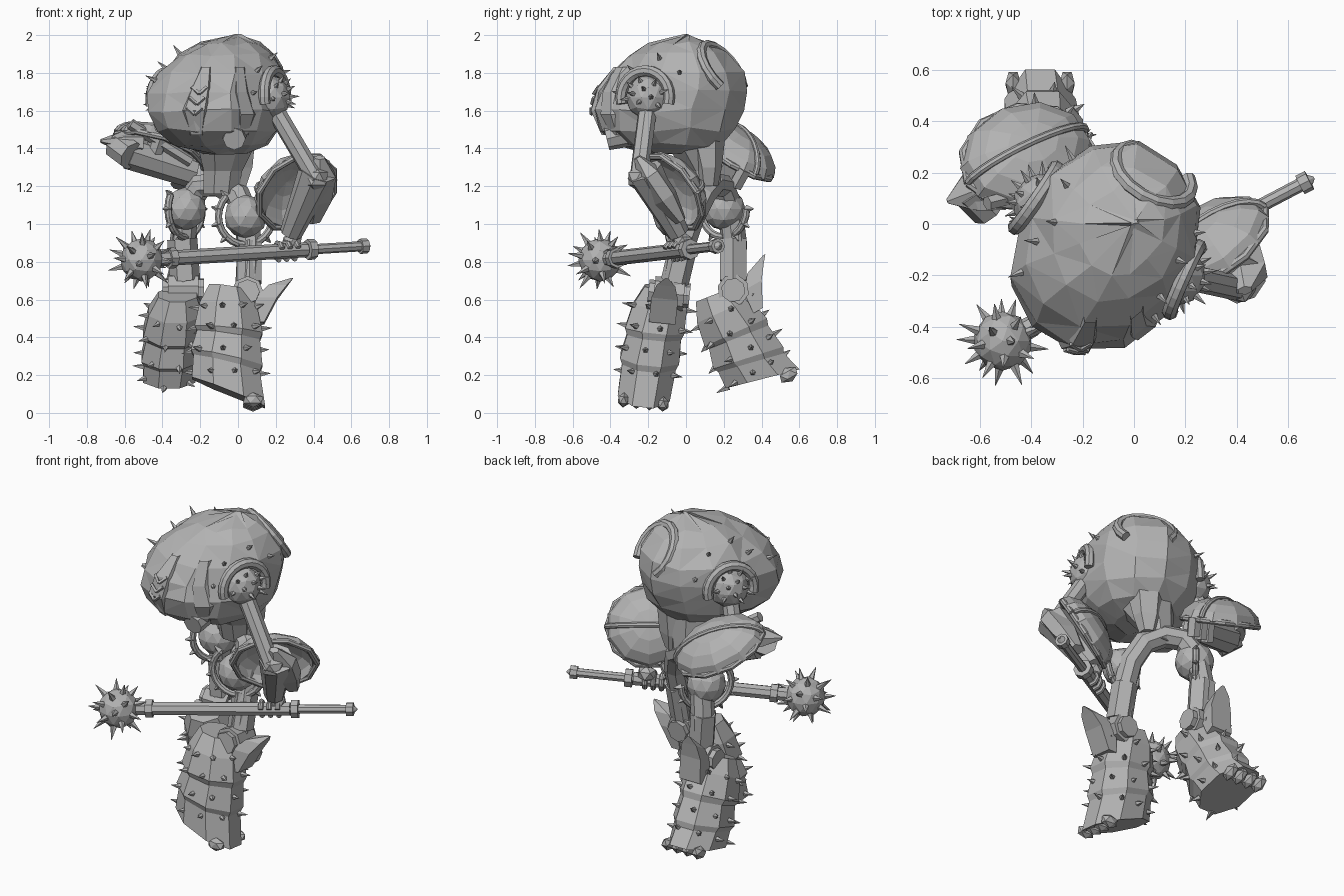
import bpy, bmesh, math, random
from mathutils import Vector as V, Matrix as Mx
from mathutils.bvhtree import BVHTree

old = bpy.data.objects.get("Cube")
if old:
    bpy.data.objects.remove(old, do_unlink=True)
random.seed(4)

grey = bpy.data.materials.new("plain_grey")
grey.use_nodes = True
grey.diffuse_color = (0.45, 0.45, 0.45, 1)
grey.node_tree.nodes["Principled BSDF"].inputs["Base Color"].default_value = (0.45, 0.45, 0.45, 1)


# ---------- helpers ----------
def link(name, data):
    data.materials.append(grey)
    ob = bpy.data.objects.new(name, data)
    bpy.context.collection.objects.link(ob)
    return ob


def finish(name, bm, m=None):
    """Place the mesh, fix its normals and return the object and a ray tree."""
    if m is not None:
        bmesh.ops.transform(bm, matrix=m, verts=bm.verts)
    bmesh.ops.recalc_face_normals(bm, faces=bm.faces)
    tree = BVHTree.FromBMesh(bm)
    me = bpy.data.meshes.new(name)
    bm.to_mesh(me)
    bm.free()
    return link(name, me), tree


def aim(pos, axis):
    return Mx.Translation(V(pos)) @ V(axis).to_track_quat('Z', 'Y').to_matrix().to_4x4()


def cone(bm, a, b, r1, r2, n):
    a, b = V(a), V(b)
    bmesh.ops.create_cone(bm, cap_ends=True, segments=n, radius1=r1, radius2=r2,
                          depth=(b - a).length, matrix=aim((a + b) / 2, b - a))


def limb(name, a, b, r1, r2=None, n=8, m=None):
    bm = bmesh.new()
    cone(bm, a, b, r1, r1 if r2 is None else r2, n)
    return finish(name, bm, m)


def ball(name, c, size, m=None, sub=2):
    bm = bmesh.new()
    bmesh.ops.create_icosphere(bm, subdivisions=sub, radius=1,
                               matrix=Mx.Translation(V(c)) @ Mx.Diagonal((*size, 1)))
    return finish(name, bm, m)


def loft(name, rings, n, m=None, jitter=0.0, turn=0.0):
    """Rings are (z, cx, cy, rx, ry, slope); turn rotates each ring in plan."""
    bm, loops = bmesh.new(), []
    spin = Mx.Rotation(math.radians(turn), 3, 'Z')
    for z, cx, cy, rx, ry, slope in rings:
        loop = []
        for i in range(n):
            a = math.tau * (i + 0.5) / n
            dx = rx * math.cos(a)
            p = V((cx, cy, z)) + spin @ V((dx, ry * math.sin(a), slope * dx))
            loop.append(bm.verts.new(p + V([random.uniform(-jitter, jitter) for _ in range(3)])))
        loops.append(loop)
    for lo, hi in zip(loops, loops[1:]):
        for i in range(n):
            bm.faces.new((lo[i], lo[(i + 1) % n], hi[(i + 1) % n], hi[i]))
    bm.faces.new(loops[0])
    bm.faces.new(loops[-1])
    if jitter:
        bmesh.ops.triangulate(bm, faces=bm.faces)
    return finish(name, bm, m)


def tube(name, pts, r):
    cu = bpy.data.curves.new(name, 'CURVE')
    cu.dimensions, cu.bevel_depth, cu.bevel_resolution, cu.use_fill_caps = '3D', r, 2, True
    sp = cu.splines.new('POLY')
    sp.points.add(len(pts) - 1)
    for p, q in zip(sp.points, pts):
        p.co = (*q, 1)
    sp.use_smooth = False
    return link(name, cu)


def arc(m, rx, ry, a0, a1, n=12):
    angles = [math.radians(a0 + (a1 - a0) * i / n) for i in range(n + 1)]
    return [m @ V((rx * math.cos(a), ry * math.sin(a), 0)) for a in angles]


def part_ring(m, r, toward, half):
    """Part of a ring, centred on its point furthest toward a direction."""
    pts = arc(m, r, r, 0, 360, 24)
    mid = max(range(24), key=lambda i: pts[i].dot(V(toward)))
    return [pts[(mid + i) % 24] for i in range(-half, half + 1)]


def spread(count, keep=lambda d: True):
    """Even directions on a sphere, filtered by a rule."""
    out = []
    for i in range(count):
        z = 1 - 2 * (i + 0.5) / count
        a, r = 2.4 * i, math.sqrt(1 - z * z)
        d = V((r * math.cos(a), r * math.sin(a), z))
        if keep(d):
            out.append(d)
    return out


def spikes(name, tree, centre, dirs, length, r=0.018):
    bm = bmesh.new()
    for d in dirs:
        hit = tree.ray_cast(V(centre) + d * 2, -d)
        if hit[0] is not None:
            k = length * random.uniform(0.75, 1.25)
            out = (d + hit[1] * (1 if hit[1].dot(d) > 0 else -1)).normalized()
            cone(bm, hit[0] - out * 0.015, hit[0] + out * k, r, 0.001, 5)
    finish(name, bm)


def dome(name, c, axis, along, size):
    """Open armour shell with a raised band and rim; along is its long direction."""
    z = V(axis).normalized()
    y = z.cross(V(along)).normalized()
    m = Mx.Translation(V(c)) @ Mx((y.cross(z), y, z)).transposed().to_4x4()
    bm = bmesh.new()
    bmesh.ops.create_uvsphere(bm, u_segments=10, v_segments=8, radius=1)
    bmesh.ops.delete(bm, geom=[v for v in bm.verts if v.co.z < -0.1], context='VERTS')
    bmesh.ops.scale(bm, vec=size, verts=bm.verts)
    ob, _ = finish(name, bm, m)
    mod = ob.modifiers.new("thick", 'SOLIDIFY')
    mod.thickness, mod.offset = 0.025, -1
    up = m @ Mx.Rotation(math.pi / 2, 4, 'X')
    tube(name + "_band", arc(up, size[0] * 0.98, size[2] * 0.98, 5, 175), 0.016)
    tube(name + "_rim", arc(m, size[0] * 0.96, size[1] * 0.96, 0, 360, 10), 0.018)


# ---------- body, longer along its facing direction ----------
_, body = loft("body", [
    (1.375, -0.07, -0.06, 0.12, 0.14, 0), (1.42, -0.09, -0.09, 0.23, 0.28, 0),
    (1.5, -0.11, -0.10, 0.32, 0.37, 0), (1.6, -0.11, -0.10, 0.345, 0.42, 0),
    (1.7, -0.11, -0.08, 0.345, 0.42, 0), (1.8, -0.09, -0.05, 0.32, 0.37, 0),
    (1.9, -0.07, -0.04, 0.25, 0.275, 0), (1.955, -0.05, -0.03, 0.16, 0.17, 0),
    (1.995, 0, 0, 0.01, 0.01, 0)], 12, jitter=0.012, turn=-30)
across = V((0.87, -0.45, 0.2))
spikes("body_spikes", body, (-0.1, -0.08, 1.66),
       spread(70, lambda d: d.z > 0 and abs(d.x * across.x + d.y * across.y) > 0.62), 0.05)
loft("abdomen", [(1.16, -0.09, 0.11, 0.1, 0.08, 0), (1.28, -0.08, 0.09, 0.11, 0.10, 0),
                 (1.43, -0.06, 0.03, 0.17, 0.16, 0)], 8)
loft("lower_back", [(1.2, 0, 0.12, 0.05, 0.05, 0), (1.3, -0.01, 0.12, 0.1, 0.07, 0),
                    (1.48, -0.01, 0.1, 0.12, 0.11, 0)], 6)


def front(x, z, lift=0.0):
    """Point on the front of the body, raised by lift."""
    hit = body.ray_cast(V((x, -2, z)), V((0, 1, 0)))[0]
    return V((x, (hit.y if hit else -0.3) - lift, z))


def ribbon(name, stations, lift):
    """Raised plate laid on the front of the body; stations are (x, z, half width)."""
    bm, rows = bmesh.new(), []
    for x, z, w in stations:
        rows.append([bm.verts.new(front(x + w * k, z, up)) for k, up in
                     ((-1, -0.02), (-0.7, lift), (0.7, lift), (1, -0.02))])
    for a, b in zip(rows, rows[1:]):
        for i in range(3):
            bm.faces.new((a[i], a[i + 1], b[i + 1], b[i]))
    finish(name, bm)


ribbon("right_face_fin", [(-0.17, 1.83, 0.03), (-0.2, 1.72, 0.06), (-0.23, 1.6, 0.075), (-0.22, 1.47, 0.04)], 0.02)
ribbon("left_face_fin", [(0.01, 1.83, 0.03), (0.02, 1.7, 0.04), (0.05, 1.58, 0.05), (0.03, 1.47, 0.03)], 0.02)
for k in range(3):
    x, z = -0.23 + 0.012 * k, 1.58 + 0.055 * k
    for s in (-1, 1):
        limb("chevron", front(x, z, 0.02), front(x + 0.04 * s, z + 0.035, 0.02), 0.01, n=4)
limb("face_port", (-0.02, -0.3, 1.48), (-0.02, -0.42, 1.45), 0.07, 0.06)

# back hatch
hatch = aim((0.075, 0.19, 1.815), (0.4, 0.7, 0.55))
tube("hatch_rim", arc(hatch, 0.16, 0.16, -40, 220), 0.028)
tube("hatch_inner_rim", arc(hatch, 0.11, 0.11, -30, 210), 0.022)

# ---------- shoulders ----------
for side, c, out in (("left", (0.16, -0.2, 1.67), V((0.9, -0.4, 0.05))),
                     ("right", (-0.35, 0.08, 1.66), V((-0.8, 0.55, 0.05)))):
    _, t = ball(side + "_shoulder", c, (0.12, 0.12, 0.12))
    spikes(side + "_shoulder_spikes", t, c, spread(44, lambda d: d.dot(out) > 0.3 and d.z > -0.4), 0.045)
    tube(side + "_shoulder_collar", part_ring(aim(V(c) + out * 0.04, out), 0.14, (0, 0, 1), 7), 0.03)

# ---------- arms ----------
limb("left_upper_arm", (0.18, -0.2, 1.63), (0.41, -0.25, 1.24), 0.05)
dome("left_arm_shell", (0.31, -0.08, 1.17), (-0.45, 0.65, 0.45), (0.65, 0.45, 0), (0.25, 0.235, 0.13))
limb("left_forearm", (0.42, -0.22, 1.28), (0.28, -0.04, 0.95), 0.1, 0.06)
loft("left_elbow_guard", [(-0.2, 0, 0, 0.05, 0.03, 0), (-0.05, 0, 0, 0.1, 0.07, 0),
                          (0.1, 0, 0, 0.11, 0.07, 0), (0.21, 0, 0, 0.03, 0.02, 0)], 6,
     aim((0.41, -0.14, 1.18), (0.1, -0.55, 0.8)))
ball("left_elbow", (0.41, -0.24, 1.24), (0.075, 0.075, 0.075), sub=1)
limb("right_upper_arm", (-0.37, 0.09, 1.6), (-0.46, 0.16, 1.33), 0.05)
dome("right_arm_shell", (-0.42, 0.26, 1.365), (0.22, 0.45, 0.85), (-0.8, -0.35, 0.42), (0.28, 0.22, 0.14))
limb("right_forearm", (-0.24, 0.25, 1.27), (-0.58, 0.13, 1.38), 0.08, 0.09)
limb("right_fist", (-0.56, 0.06, 1.36), (-0.64, 0.14, 1.42), 0.08)
loft("right_shell_tip", [(0, 0, 0, 0.13, 0.06, 0), (0.1, 0, 0, 0.09, 0.05, 0), (0.2, 0, 0, 0.01, 0.01, 0)],
     6, aim((-0.54, 0.16, 1.43), (-0.93, -0.36, 0.05)))
limb("right_arm_bar", (-0.57, 0.08, 1.53), (-0.25, 0.16, 1.33), 0.03, n=6)
for k in range(3):
    limb("right_arm_joint", (-0.32 + 0.05 * k, 0.26, 1.2), (-0.29 + 0.05 * k, 0.31, 1.29), 0.04, n=6)

# ---------- hips ----------
tube("thigh_arch", [(0.05, -0.07, 0.63), (0.06, -0.03, 0.85), (0.05, 0.03, 1.03), (0, 0.09, 1.15),
                    (-0.1, 0.14, 1.21), (-0.2, 0.19, 1.2), (-0.27, 0.23, 1.1), (-0.295, 0.255, 0.9),
                    (-0.28, 0.25, 0.63)], 0.068)
for side, c, r, out in (("left", V((0.04, -0.06, 1.04)), 0.115, (0.3, -1, 0)),
                        ("right", V((-0.28, 0.2, 1.08)), 0.115, (-0.8, 0.6, 0))):
    ball(side + "_hip_ball", c, (r, r, r))
    # open guard with teeth, hanging below the ball
    guard = part_ring(aim(c, out), r + 0.035, (-0.5, 0, -0.85), 7)
    tube(side + "_hip_guard", guard, 0.02)
    bm = bmesh.new()
    for p in guard[::2]:
        cone(bm, p, p + (p - c) * 0.3, 0.022, 0.004, 4)
    finish(side + "_hip_teeth", bm)
limb("left_thigh_plate", (0.06, -0.06, 0.69), (0.06, -0.01, 0.9), 0.075, n=6)
limb("right_thigh_plate", (-0.28, 0.25, 0.7), (-0.295, 0.25, 0.92), 0.08, n=6)


# ---------- legs, built along a local toe direction from the knee ----------
def leg(side, m, sole, slope):
    _, t = loft(side + "_boot", [
        (0.03, -0.1, -0.04, 0.11, 0.11, -0.15), (-0.07, -0.1, -0.05, 0.165, 0.155, -0.1),
        (-0.2, -0.1, -0.065, 0.195, 0.17, -0.1), (-0.23, -0.1, -0.065, 0.18, 0.155, -0.15),
        (-0.35, -0.11, -0.075, 0.205, 0.17, -0.22), (-0.38, -0.11, -0.075, 0.19, 0.155, -0.25),
        (sole, -0.1, -0.085, 0.21, 0.15, slope)], 8, m)
    for z in (-0.08, -0.19, -0.31, -0.43):
        spikes(side + "_boot_spikes", t, m @ V((-0.1, -0.07, z)),
               [(m.to_3x3() @ V((math.cos(a), math.sin(a), 0))).normalized()
                for a in [math.tau * (i + z * 4) / 8 for i in range(8)]], 0.048, 0.021)
    for i in range(4):
        ball(side + "_toe", (0.03, -0.19 + 0.07 * i, sole - 0.05), (0.06, 0.034, 0.04), m, 1)
    limb(side + "_knee", (0, -0.12, 0), (0, 0.1, 0), 0.065, m=m)
    limb(side + "_knee_band", (0, -0.09, 0), (0, 0.07, 0), 0.085, m=m)
    loft(side + "_calf_fin", [(-0.16, 0.06, -0.03, 0.04, 0.1, 0), (-0.03, 0.1, -0.03, 0.08, 0.1, 0),
                              (0.04, 0.16, -0.03, 0.07, 0.07, 0), (0.08, 0.235, -0.03, 0.01, 0.01, 0)], 4, m)


leg("left", Mx.Translation((0.05, -0.08, 0.63)) @ Mx.Rotation(math.radians(-6), 4, 'X'), -0.535, -0.4)
swap = Mx(((0, 1, 0, 0), (1, 0, 0, 0), (0, 0, 1, 0), (0, 0, 0, 1)))
leg("right", Mx.Translation((-0.28, 0.25, 0.65)) @ swap @ Mx.Rotation(math.radians(-30), 4, 'Y'), -0.485, -0.28)

# ---------- spiked mace ----------
head, butt = V((-0.51, -0.455, 0.81)), V((0.7, 0.18, 0.885))
on = lambda f: head.lerp(butt, f)
_, t = ball("mace_head", head, (0.115, 0.115, 0.115))
spikes("mace_spikes", t, head, spread(26), 0.065, 0.022)
limb("mace_shaft", on(0.05), on(0.72), 0.04)
limb("mace_handle", on(0.7), on(0.98), 0.027)
for f, r in ((0.13, 0.055), (0.74, 0.055), (0.97, 0.04)):
    limb("mace_collar", on(f - 0.015), on(f + 0.015), r)
limb("mace_pommel", on(0.98), on(1.0), 0.03, 0.005)

# left hand wrapped round the shaft
ball("left_palm", on(0.64) + V((0.02, 0.03, 0.05)), (0.06, 0.055, 0.05), sub=1)
for f in (0.6, 0.635, 0.67):
    tube("left_finger", arc(aim(on(f), butt - head), 0.045, 0.045, -90, 160, 6), 0.015)
